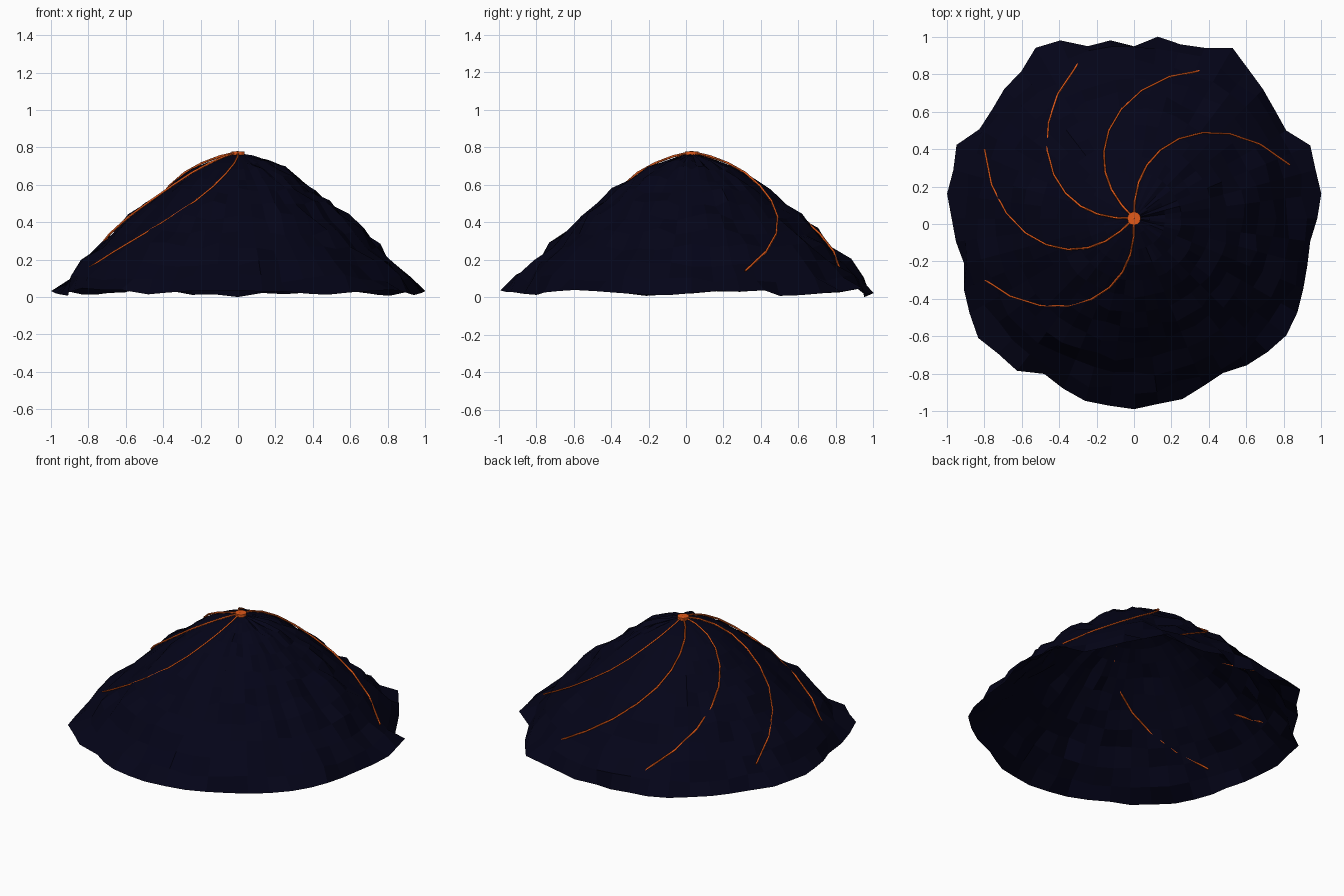
import bpy, bmesh, math, random

if "Cube" in bpy.data.objects:
    bpy.data.objects.remove(bpy.data.objects["Cube"])

random.seed(7)
CY = 0.03          # the peak sits slightly behind the centre
SEG, RINGS = 48, 12


def material(name, rgb):
    m = bpy.data.materials.new(name)
    m.diffuse_color = (*rgb, 1)
    m.use_nodes = True
    m.node_tree.nodes["Principled BSDF"].inputs["Base Color"].default_value = m.diffuse_color
    return m


navy = material("dark navy rock", (0.0012, 0.0012, 0.009))
orange = material("glowing orange", (0.75, 0.1, 0.01))

# Slope profile: (radius, height)
PROFILE = [(0, .77), (.12, .742), (.25, .688), (.35, .622), (.47, .525), (.6, .415),
           (.76, .262), (.88, .135), (1, .02), (1.2, .0)]

# Ragged rim radius, every 7.5 degrees from +x
RIM = [.98, 1.01, 1.005, 1.02, .94, .95, .976, 1.005, 1.053, .987, .963, .98,
       .92, .96, .953, 1.03, 1.053, .99, .98, .956, .954, 1.027, 1.0, 1.008,
       .975, .96, .94, .985, 1.015, 1.05, 1.025, 1.027, .96, .986, 1.01, 1.01,
       1.02, 1.0, 1.0, .97, .954, .99, 1.01, 1.027, 1.008, .98, .96, .95]

# Swells that bury parts of the streaks: (x, y)
SWELLS = [(-.31, -.44), (-.45, -.44), (-.80, -.24), (-.47, .42), (-.44, .65), (-.75, .17)]


def slope(r):
    for (r0, z0), (r1, z1) in zip(PROFILE, PROFILE[1:]):
        if r <= r1:
            return z0 + (z1 - z0) * (r - r0) / (r1 - r0)
    return 0


def polar(r, deg):
    a = math.radians(deg)
    return r * math.cos(a), CY + r * math.sin(a)


def streak_angle(n, r):
    return 90 + 45.4 * n - 86 * r ** 1.5


def near_streak(r, deg):
    diffs = [(deg - streak_angle(n, r) + 180) % 360 - 180 for n in range(5)]
    return r < .9 and min(abs(math.radians(d)) * r for d in diffs) < .09


def finish(name, bm, mat):
    me = bpy.data.meshes.new(name)
    bm.to_mesh(me)
    bm.free()
    me.materials.append(mat)
    ob = bpy.data.objects.new(name, me)
    bpy.context.collection.objects.link(ob)
    return ob


# Mountain shell: open underneath, faceted, pushed in and out along its slope
bm = bmesh.new()
apex = bm.verts.new((0, CY, slope(0)))
rings = []
for j in range(1, RINGS + 1):
    t = j / RINGS
    ring = []
    for i in range(SEG):
        deg = i * 360 / SEG
        if j == RINGS:
            x, y = polar(RIM[i], deg)
            z = max(0, .36 * (RIM[i] - .92))
        else:
            push = random.uniform(-.02, .024) * min(1, .4 + t)
            if near_streak(t, deg):
                push = -abs(push) * .35
            x, y = polar(t + push * t, deg)
            z = slope(t) - .003 + push
            for sx, sy in SWELLS:
                z += .024 * math.exp(-((x - sx) ** 2 + (y - sy) ** 2) / .006)
        ring.append(bm.verts.new((x, y, z)))
    rings.append(ring)
for i in range(SEG):
    k = (i + 1) % SEG
    bm.faces.new((apex, rings[0][i], rings[0][k]))
    for a, b in zip(rings, rings[1:]):
        bm.faces.new((a[i], b[i], b[k], a[k]))
finish("mountain_shell", bm, navy)

# Orange plug in the peak
bm = bmesh.new()
bmesh.ops.create_cone(bm, cap_ends=True, segments=12, radius1=.036, radius2=.036, depth=.018)
bmesh.ops.translate(bm, verts=bm.verts, vec=(0, CY, .769))
finish("peak_plug", bm, orange)

# Five streaks spiralling down the slope
for n in range(5):
    cu = bpy.data.curves.new(f"lava_streak_{n + 1}", "CURVE")
    cu.dimensions = "3D"
    cu.bevel_depth = .006
    cu.bevel_resolution = 0
    cu.use_fill_caps = True
    sp = cu.splines.new("POLY")
    count = 10
    sp.points.add(count - 1)
    for p in range(count):
        r = .88 * p / (count - 1)
        x, y = polar(r, streak_angle(n, r))
        sp.points[p].co = (x, y, slope(r) + .005, 1)
    cu.materials.append(orange)
    ob = bpy.data.objects.new(cu.name, cu)
    bpy.context.collection.objects.link(ob)
    bpy.ops.object.select_all(action="DESELECT")
    ob.select_set(True)
    bpy.context.view_layer.objects.active = ob
    bpy.ops.object.convert(target="MESH")
